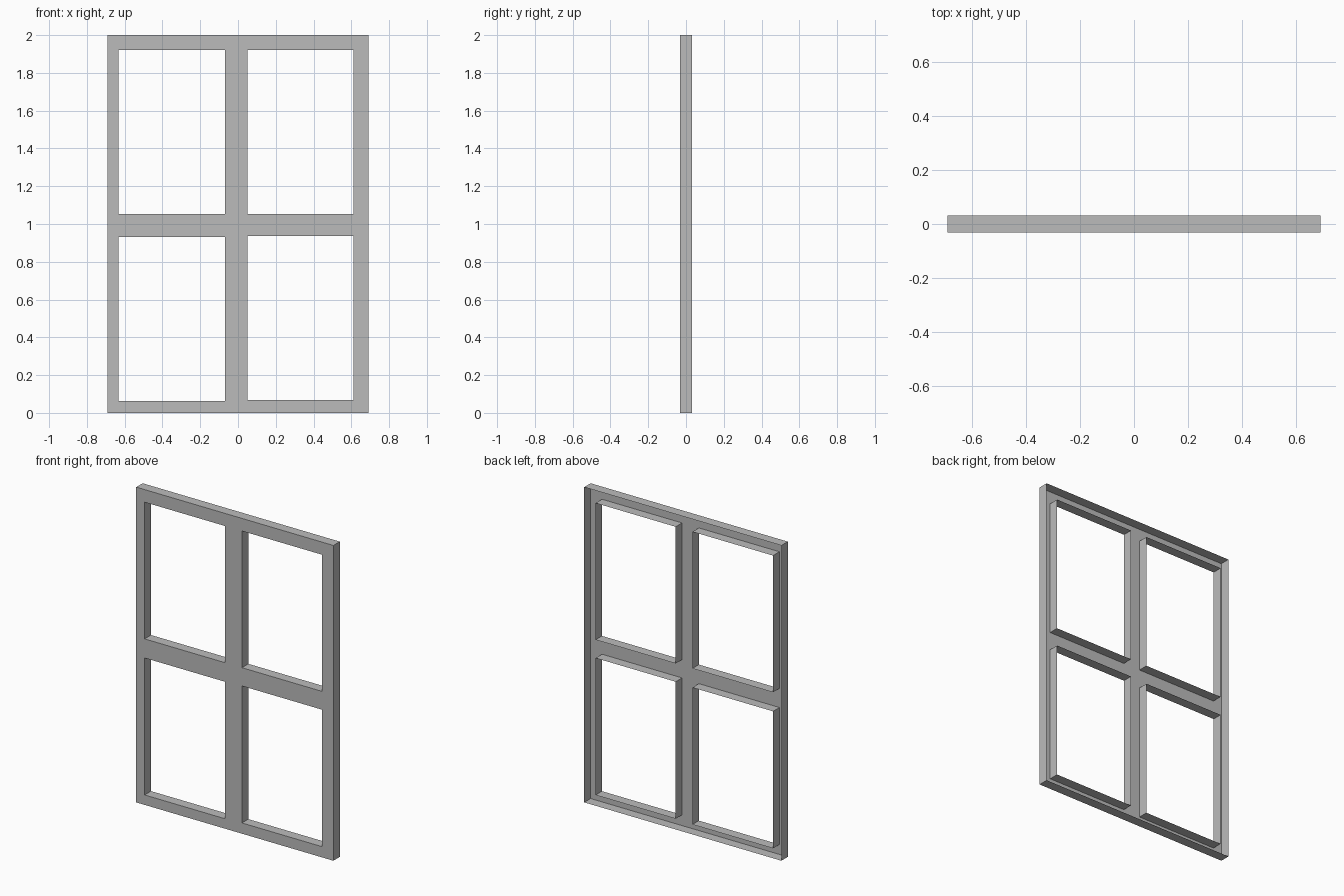
import bpy, bmesh

if "Cube" in bpy.data.objects:
    bpy.data.objects.remove(bpy.data.objects["Cube"], do_unlink=True)

# Plain grey paint
grey = bpy.data.materials.new("plain grey")
grey.use_nodes = True
colour = (0.5, 0.5, 0.5, 1)
grey.diffuse_color = colour
grey.node_tree.nodes["Principled BSDF"].inputs["Base Color"].default_value = colour

# Grid lines of the frame bars; odd cells are the panes
XS = [-0.692, -0.633, -0.068, 0.05, 0.612, 0.692]
ZS = [0, 0.063, 0.932, 1.053, 1.92, 2]
HALF_DEPTH = 0.032


def height(i, k):
    # The lower left pane sits slightly higher than its neighbour
    return ZS[k] + (0.005 if i in (3, 4) and k in (1, 2) else 0)


# Front face: all cells except the four panes
bm = bmesh.new()
verts = [[bm.verts.new((x, -HALF_DEPTH, height(i, k))) for k in range(len(ZS))]
         for i, x in enumerate(XS)]
for i in range(len(XS) - 1):
    for k in range(len(ZS) - 1):
        if not (i % 2 and k % 2):
            bm.faces.new((verts[i][k], verts[i + 1][k],
                          verts[i + 1][k + 1], verts[i][k + 1]))

# Rims run back from every border, leaving the back hollow
rims = [e for e in bm.edges if e.is_boundary]
rim_geom = bmesh.ops.extrude_edge_only(bm, edges=rims)["geom"]
for v in rim_geom:
    if isinstance(v, bmesh.types.BMVert):
        v.co.y = HALF_DEPTH

# Front faces forward, rims face outward
bmesh.ops.recalc_face_normals(bm, faces=bm.faces)
bm.faces.ensure_lookup_table()
if bm.faces[0].normal.y > 0:
    bmesh.ops.reverse_faces(bm, faces=bm.faces)

mesh = bpy.data.meshes.new("window_frame")
bm.to_mesh(mesh)
bm.free()
mesh.materials.append(grey)
frame = bpy.data.objects.new("window_frame", mesh)
bpy.context.collection.objects.link(frame)
